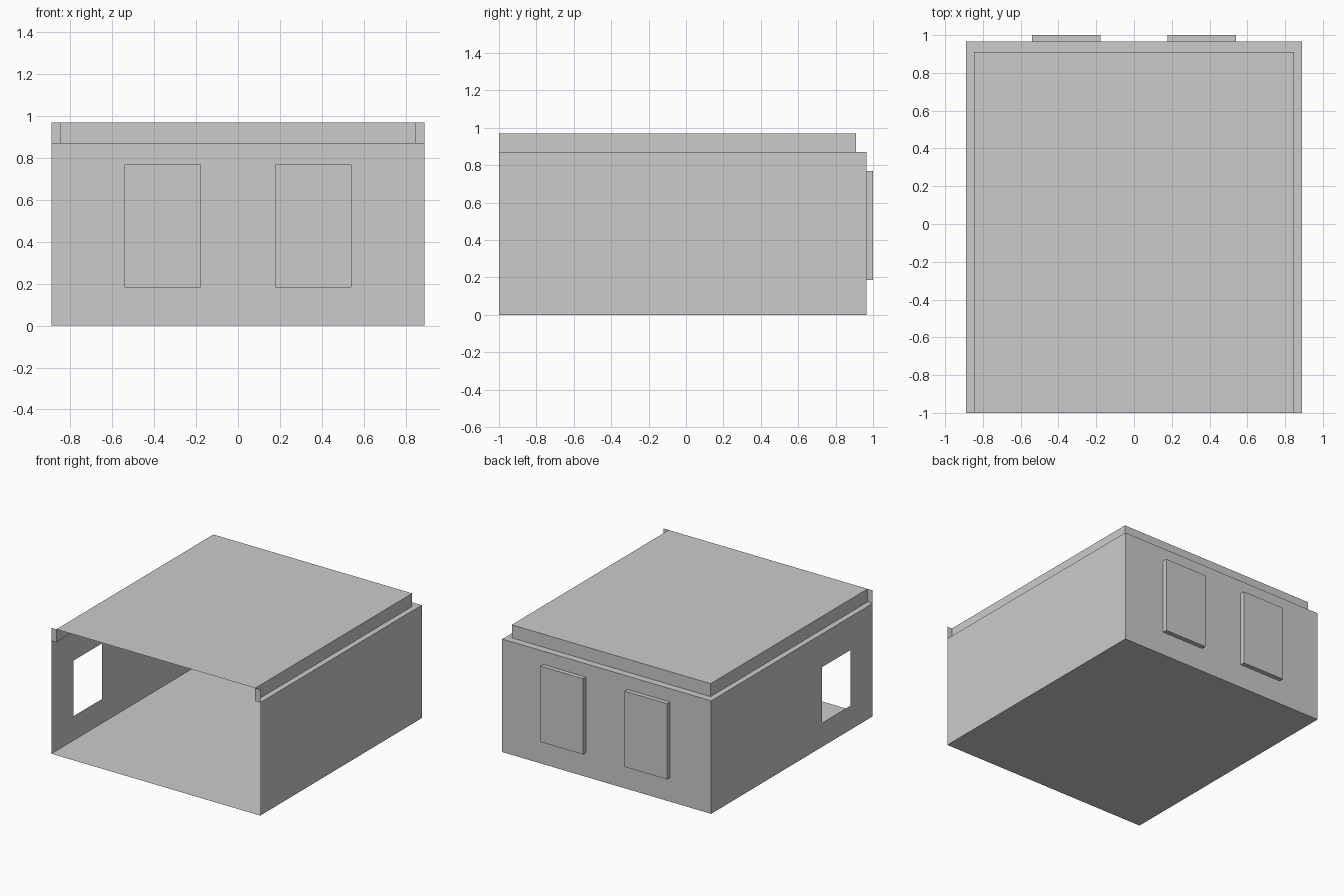
import bpy, bmesh

if "Cube" in bpy.data.objects:
    bpy.data.objects.remove(bpy.data.objects["Cube"])

W, YF, YB, H = 0.89, -1.0, 0.965, 0.87      # lower box: half width, front, back, height
RW, RB, RH = 0.847, 0.91, 0.97              # raised roof: half width, back, height


def build(name, polys):
    bm = bmesh.new()
    for poly in polys:
        bm.faces.new([bm.verts.new(p) for p in poly])
    bmesh.ops.remove_doubles(bm, verts=bm.verts, dist=1e-5)
    bmesh.ops.recalc_face_normals(bm, faces=bm.faces)
    # coplanar wall cells become single clean faces where possible
    bmesh.ops.dissolve_limit(bm, angle_limit=0.01, verts=bm.verts, edges=bm.edges)
    me = bpy.data.meshes.new(name)
    bm.to_mesh(me)
    bm.free()
    ob = bpy.data.objects.new(name, me)
    bpy.context.collection.objects.link(ob)
    return ob


def wall(us, vs, place, holes=()):
    """Grid of wall cells in (u, v), leaving out the cells listed as holes."""
    return [[place(us[i], vs[j]), place(us[i + 1], vs[j]),
             place(us[i + 1], vs[j + 1]), place(us[i], vs[j + 1])]
            for i in range(len(us) - 1) for j in range(len(vs) - 1)
            if (i, j) not in holes]


def strip(a, b):
    """Band of quads joining two open paths."""
    return [[a[i], a[i + 1], b[i + 1], b[i]] for i in range(len(a) - 1)]


def u_path(w, back, z):
    return [(-w, YF, z), (-w, back, z), (w, back, z), (w, YF, z)]


# floor and the three thin walls; the front is open
build("floor", [u_path(W, YB, 0)])
build("right_wall", wall([YF, YB], [0, H], lambda u, v: (W, u, v)))
build("left_wall", wall([YF, -0.73, -0.385, YB], [0, 0.186, 0.614, H],
                        lambda u, v: (-W, u, v), {(1, 1)}))

# back wall with two panels pushed outward
xs, zs = [-W, -0.54, -0.178, 0.178, 0.54, W], [0, 0.185, 0.768, H]
back = wall(xs, zs, lambda u, v: (u, YB, v), {(1, 1), (3, 1)})
for i in (1, 3):
    ring = [(xs[i], zs[1]), (xs[i + 1], zs[1]), (xs[i + 1], zs[2]), (xs[i], zs[2])]
    inner = [(x, YB, z) for x, z in ring]
    outer = [(x, 1.0, z) for x, z in ring]
    back += strip(inner + inner[:1], outer + outer[:1]) + [outer]
build("back_wall", back)

# ledge, roof sides and flat roof top
roof = strip(u_path(W, YB, H), u_path(RW, RB, H))
roof += strip(u_path(RW, RB, H), u_path(RW, RB, RH))
roof.append(u_path(RW, RB, RH))
build("raised_roof", roof)

# small flat plates closing the roof step at the front corners
for side, s in (("left", -1), ("right", 1)):
    build(side + "_corner_plate",
          [[(s * RW, YF, H), (s * W, YF, H), (s * W, YF, RH), (s * RW, YF, RH)]])
